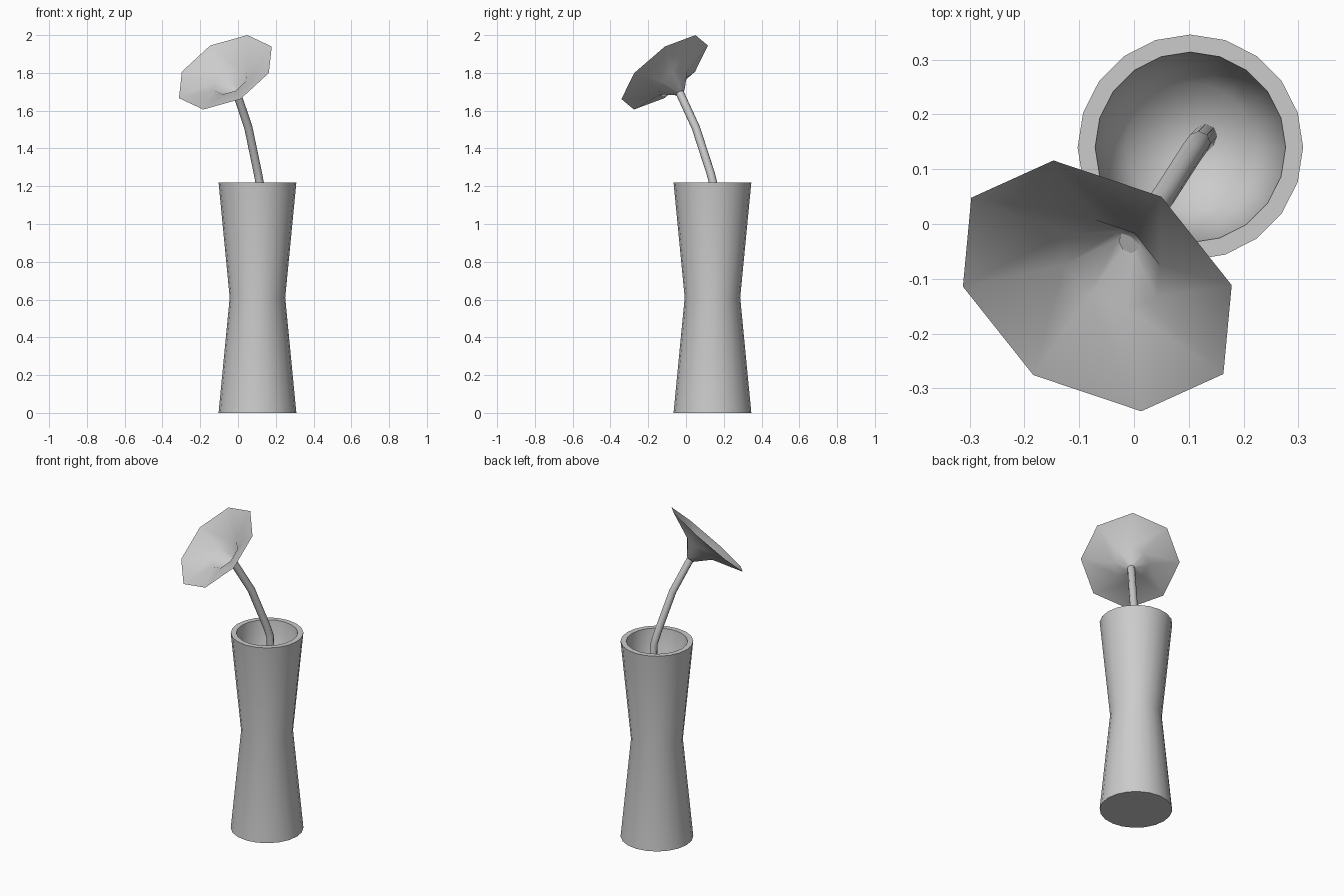
import bpy, bmesh
from math import cos, sin, tau
from mathutils import Matrix, Vector

cube = bpy.data.objects.get("Cube")
if cube:
    bpy.data.objects.remove(cube)

grey = bpy.data.materials.new("plain_grey")
grey.use_nodes = True
colour = (0.6, 0.6, 0.6, 1)
grey.diffuse_color = colour
grey.node_tree.nodes["Principled BSDF"].inputs["Base Color"].default_value = colour


def lathe(name, profile, sides, matrix, sharp_rings=()):
    """Turn (radius, height) points about z; radius 0 makes a pole."""
    bm = bmesh.new()
    rings = []
    for r, z in profile:
        if r == 0:
            rings.append([bm.verts.new((0, 0, z))] * sides)
        else:
            rings.append([bm.verts.new((r * cos(tau * i / sides), r * sin(tau * i / sides), z))
                          for i in range(sides)])
    for low, high in zip(rings, rings[1:]):
        for i in range(sides):
            j = (i + 1) % sides
            corners = list(dict.fromkeys([low[i], low[j], high[j], high[i]]))
            bm.faces.new(corners).smooth = True
    for k in sharp_rings:
        for i in range(sides):
            bm.edges.get((rings[k][i], rings[k][(i + 1) % sides])).smooth = False
    mesh = bpy.data.meshes.new(name)
    bm.to_mesh(mesh)
    bm.free()
    mesh.materials.append(grey)
    obj = bpy.data.objects.new(name, mesh)
    obj.matrix_world = matrix
    bpy.context.collection.objects.link(obj)
    return obj


# Hourglass vase with a hollow upper half
vase_profile = [(0, 0), (0.206, 0), (0.147, 0.61), (0.206, 1.22),
                (0.174, 1.22), (0.118, 0.63), (0, 0.63)]
lathe("vase", vase_profile, 20, Matrix.Translation((0.103, 0.14, 0)), sharp_rings=(1, 3, 4))

# Trumpet-shaped blossom, tilted forward to the right
centre = Vector((-0.067, -0.113, 1.803))
axis = Vector((-0.394, -0.579, 0.713)).normalized()
across = Vector((0.117, 0.163, 0.197))
across = (across - axis * across.dot(axis)).normalized()
side = axis.cross(across)
tilt = Matrix((across, side, axis)).transposed().to_4x4()
blossom_profile = [(0, -0.15), (0.024, -0.148), (0.1, -0.066), (0.281, 0)]
lathe("blossom", blossom_profile, 8, Matrix.Translation(centre) @ tilt)

# Bent stem
path = [(0.13, 0.16, 0.63), (0.118, 0.148, 1.2), (0.105, 0.13, 1.27),
        (0.055, 0.052, 1.51), (-0.007, -0.033, 1.695)]
curve = bpy.data.curves.new("stem", "CURVE")
curve.dimensions = "3D"
curve.bevel_depth = 0.022
curve.bevel_resolution = 2
curve.use_fill_caps = True
spline = curve.splines.new("POLY")
spline.points.add(len(path) - 1)
for point, place in zip(spline.points, path):
    point.co = (*place, 1)
spline.use_smooth = True
curve.materials.append(grey)
stem = bpy.data.objects.new("stem", curve)
bpy.context.collection.objects.link(stem)
